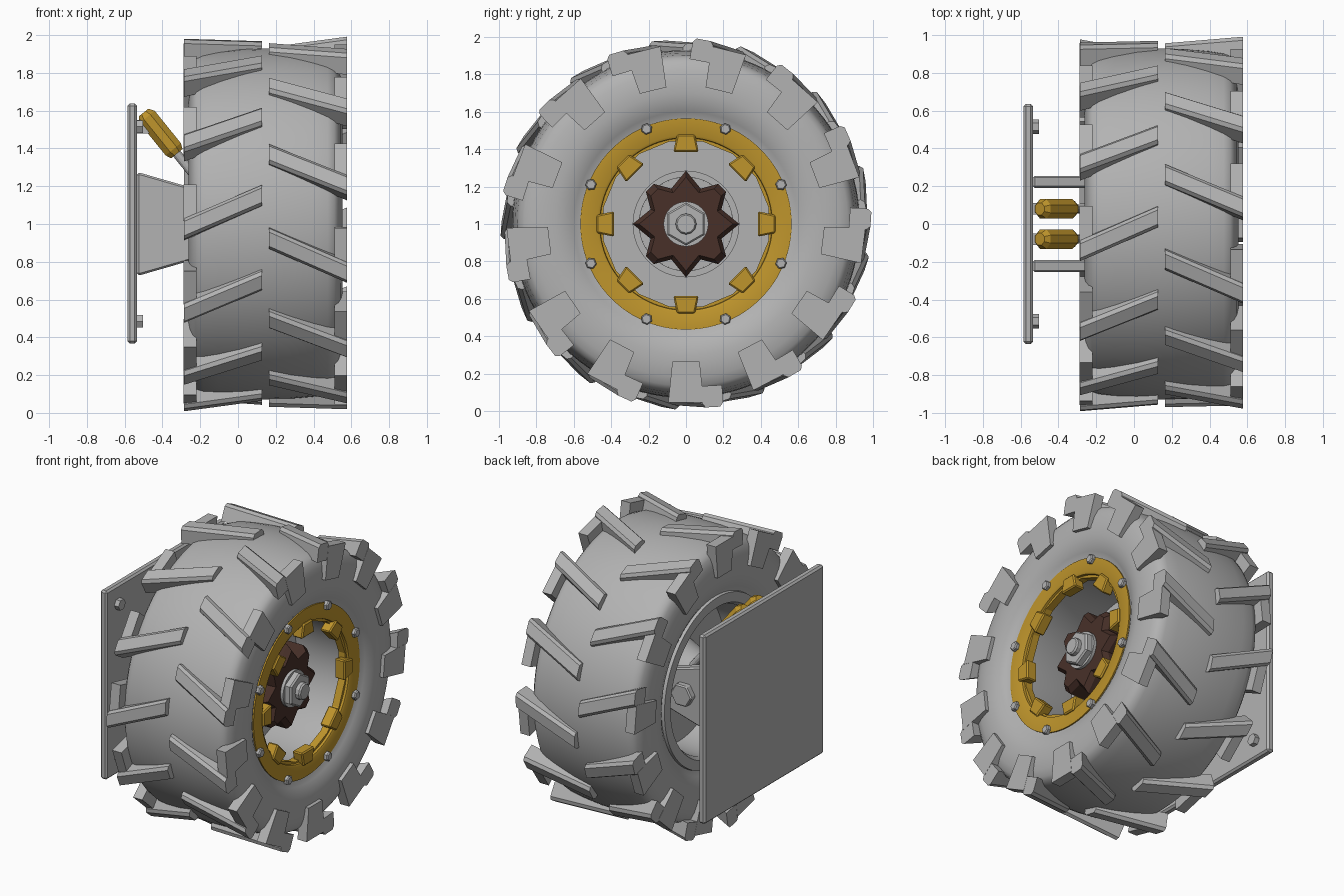
import bpy, bmesh, math
from mathutils import Matrix, Vector

if "Cube" in bpy.data.objects:
    bpy.data.objects.remove(bpy.data.objects["Cube"])

def material(name, rgb):
    m = bpy.data.materials.new(name)
    m.diffuse_color = (*rgb, 1)
    m.use_nodes = True
    m.node_tree.nodes["Principled BSDF"].inputs["Base Color"].default_value = m.diffuse_color
    return m

GREY = material("grey", (0.45, 0.45, 0.45))
YELLOW = material("ochre yellow", (0.52, 0.30, 0.025))
BROWN = material("dark brown", (0.065, 0.030, 0.022))
HUB = Vector((0, 0, 1))          # wheel axis runs along x through this point
MID = 0.145                      # middle of the tyre width

def loft(bm, rings, matrix=Matrix(), closed=False):
    """Skin rings of points; cap the ends, or join last to first."""
    vs = [[bm.verts.new(matrix @ Vector(p)) for p in r] for r in rings]
    n = len(vs[0])
    pairs = list(zip(vs, vs[1:])) + ([(vs[-1], vs[0])] if closed else [])
    for a, b in pairs:
        for i in range(n):
            bm.faces.new((a[i], a[(i + 1) % n], b[(i + 1) % n], b[i]))
    if not closed:
        bm.faces.new(vs[0][::-1])
        bm.faces.new(vs[-1])

def finish(bm, name, mat, bevel=0):
    bmesh.ops.recalc_face_normals(bm, faces=bm.faces)
    me = bpy.data.meshes.new(name)
    bm.to_mesh(me)
    bm.free()
    ob = bpy.data.objects.new(name, me)
    bpy.context.collection.objects.link(ob)
    me.materials.append(mat)
    if bevel:
        b = ob.modifiers.new("edge", 'BEVEL')
        b.width, b.segments, b.limit_method = bevel, 1, 'ANGLE'
    return ob

def circle(x, r, n, turn=0.0):
    return [(x, r * math.cos(turn + math.tau * i / n), r * math.sin(turn + math.tau * i / n))
            for i in range(n)]

def lathe(name, profile, mat, n=96, closed=True):
    """Revolve (x, radius) points round the wheel axis."""
    bm = bmesh.new()
    loft(bm, [circle(x, r, n) for x, r in profile], Matrix.Translation(HUB), closed)
    ob = finish(bm, name, mat)
    bpy.ops.object.select_all(action='DESELECT')
    ob.select_set(True)
    bpy.context.view_layer.objects.active = ob
    bpy.ops.object.shade_smooth_by_angle(angle=math.radians(35))
    return ob

def around(angle):
    """Local z becomes the radial direction at the angle (from +y towards +z)."""
    return Matrix.Translation(HUB) @ Matrix.Rotation(angle - math.pi / 2, 4, 'X')

def box(bm, lo, hi, matrix=Matrix()):
    loft(bm, [[(lo[0], lo[1], z), (hi[0], lo[1], z), (hi[0], hi[1], z), (lo[0], hi[1], z)]
              for z in (lo[2], hi[2])], matrix)

# Tyre: symmetric section, hollow towards the rim
half = [(0.0, 0.93), (0.13, 0.926), (0.25, 0.915), (0.33, 0.903), (0.365, 0.89), (0.385, 0.865),
        (0.40, 0.82), (0.408, 0.76), (0.408, 0.70), (0.40, 0.65), (0.38, 0.60), (0.355, 0.56),
        (0.355, 0.50)]
section = [(MID + x, r) for x, r in half] + [(MID - x, r) for x, r in half[:0:-1]]
lathe("tyre", section, GREY)

# Tread: thirteen lugs per side, each a slanted bar with a shoulder pad
for name, sx, shift in (("outer_tread", 1, 0), ("inner_tread", -1, 0.5)):
    bm = bmesh.new()
    flip = Matrix.Translation((MID, 0, 0)) @ Matrix.Diagonal((sx, 1, 1, 1))
    for k in range(13):
        phi = -math.pi / 2 + math.tau * (k - shift) / 13
        # bar
        rot = flip @ around(phi + math.radians(3.15))
        rings = []
        for x, t, top in ((0.018, 0.09, 0.962), (0.432, -0.09, 0.985)):
            rings.append([(x, t - 0.055, 0.87), (x, t + 0.055, 0.87), (x, t + 0.055, top - 0.02),
                          (x, t + 0.038, top), (x, t - 0.038, top), (x, t - 0.055, top - 0.02)])
        loft(bm, rings, rot)
        # shoulder pad
        loft(bm, [[(x, -w, z), (x, w, z), (x, w2, z2), (x, -w2, z2)]
                  for x, w, z, w2, z2 in ((0.365, .073, .735, .095, .955),
                                          (0.433, .073, .735, .095, .955))],
             flip @ around(phi))
    finish(bm, name, GREY)

# Rim barrel, wheel disc, hub cup and axle
lathe("rim_barrel", [(-0.235, 0.50), (-0.235, 0.565), (-0.20, 0.57), (0.49, 0.52), (0.49, 0.47),
                     (-0.20, 0.48)], GREY)
lathe("wheel_disc", [(0.05, 0.20), (0.10, 0.20), (0.10, 0.50), (0.05, 0.50)], GREY)
lathe("hub_cup", [(0.05, 0.25), (0.22, 0.25), (0.22, 0.285), (0.05, 0.285)], GREY)
lathe("hub_back", [(-0.15, 0.0001), (-0.15, 0.13), (0.09, 0.22), (0.12, 0.25), (0.12, 0.0001)],
      GREY, 48)
lathe("axle", [(0.05, 0.12), (0.42, 0.12)], GREY, 32, closed=False)

# Bead lock ring with clamps and bolts
lathe("bead_ring", [(0.45, 0.452), (0.505, 0.462), (0.512, 0.475), (0.512, 0.565), (0.48, 0.565),
                    (0.45, 0.53)], YELLOW)
bm = bmesh.new()
bolts = bmesh.new()
for k in range(8):
    loft(bm, [[(x, -0.068, 0.385), (x, 0.068, 0.385), (x, 0.048, 0.478), (x, -0.048, 0.478)]
              for x in (0.45, 0.525)], around(k * math.tau / 8))
    loft(bolts, [circle(x, r, 6) for x, r in ((0.50, 0.031), (0.53, 0.031), (0.537, 0.024))],
         around((k + 0.5) * math.tau / 8) @ Matrix.Translation((0, 0, 0.55)))
finish(bm, "ring_clamps", YELLOW, 0.008)
finish(bolts, "ring_bolts", GREY)

# Faceted inner edge of the ring
bm = bmesh.new()
loft(bm, [circle(x, r, 16, math.pi / 16) for x, r in ((0.44, 0.475), (0.49, 0.475),
                                                    (0.49, 0.45), (0.44, 0.45))],
     Matrix.Translation(HUB), True)
finish(bm, "ring_inner_edge", YELLOW)

# Star-shaped hub: pointed tips on the axes, blunt tips on the diagonals
outline = []
for k in range(8):
    a = k * math.tau / 8
    tips = [(0, 0.285)] if k % 2 == 0 else [(-0.11, 0.274), (0.11, 0.274)]
    outline += [(a + d, r) for d, r in tips] + [(a + math.tau / 16, 0.205)]
bm = bmesh.new()
loft(bm, [[(x, s * r * math.cos(a), s * r * math.sin(a)) for a, r in outline]
          for x, s in ((0.22, 0.90), (0.25, 1), (0.365, 1), (0.40, 0.88))],
     Matrix.Translation(HUB))
finish(bm, "star_hub", BROWN)

# Hub nut and stud
bm = bmesh.new()
loft(bm, [circle(x, r, 6, math.pi / 6) for x, r in ((0.39, 0.115), (0.455, 0.115), (0.465, 0.105))],
     Matrix.Translation(HUB))
finish(bm, "hub_nut", GREY)
bm = bmesh.new()
loft(bm, [circle(x, r, 12) for x, r in ((0.45, 0.056), (0.49, 0.056), (0.50, 0.048))],
     Matrix.Translation(HUB))
finish(bm, "hub_stud", GREY)

# Mounting plate and its corner bolts
bm = bmesh.new()
box(bm, (-0.585, -0.635, 0.368), (-0.535, 0.635, 1.638))
finish(bm, "mount_plate", GREY, 0.012)
bm = bmesh.new()
for y in (-0.515, 0.515):
    for z in (-0.515, 0.515):
        loft(bm, [circle(x, 0.038, 6) for x in (-0.54, -0.503)],
             Matrix.Translation(HUB + Vector((0, y, z))))
finish(bm, "plate_bolts", GREY)

# Suspension brackets with pivot bolts
bm = bmesh.new()
pivots = bmesh.new()
for s in (-1, 1):
    loft(bm, [[(-0.535, y, 0.73), (-0.515, y, 0.73), (-0.03, y, 0.87), (-0.03, y, 1.13),
               (-0.515, y, 1.27), (-0.535, y, 1.27)] for y in (s * 0.19, s * 0.255)])
    loft(pivots, [[(-0.17 + r * math.cos(i * math.tau / 6), y, 1 + r * math.sin(i * math.tau / 6))
                   for i in range(6)] for y, r in ((s * 0.25, 0.08), (s * 0.30, 0.08))])
finish(bm, "brackets", GREY, 0.01)
finish(pivots, "pivot_bolts", GREY, 0.008)
bm = bmesh.new()
box(bm, (-0.25, -0.20, 0.91), (0.02, 0.20, 1.09))
finish(bm, "knuckle", GREY, 0.015)

# Pair of dampers: octagonal body, end ear and thin rod
aim = Vector((0.19, 0, -0.235)).normalized()
turn = Vector((1, 0, 0)).rotation_difference(aim).to_matrix().to_4x4()
body, rods = bmesh.new(), bmesh.new()
for y in (-0.08, 0.08):
    at = Matrix.Translation((-0.50, y, 1.59)) @ turn
    loft(body, [circle(x, r, 8, math.pi / 8) for x, r in
                ((0, 0.035), (0.03, 0.056), (0.25, 0.056), (0.28, 0.042))], at)
    loft(rods, [circle(x, 0.024, 12) for x in (0.26, 0.72)], at)
    box(rods, (-0.55, y - 0.03, 1.48), (-0.47, y + 0.03, 1.55))
finish(body, "damper_bodies", YELLOW)
finish(rods, "damper_rods", GREY)
